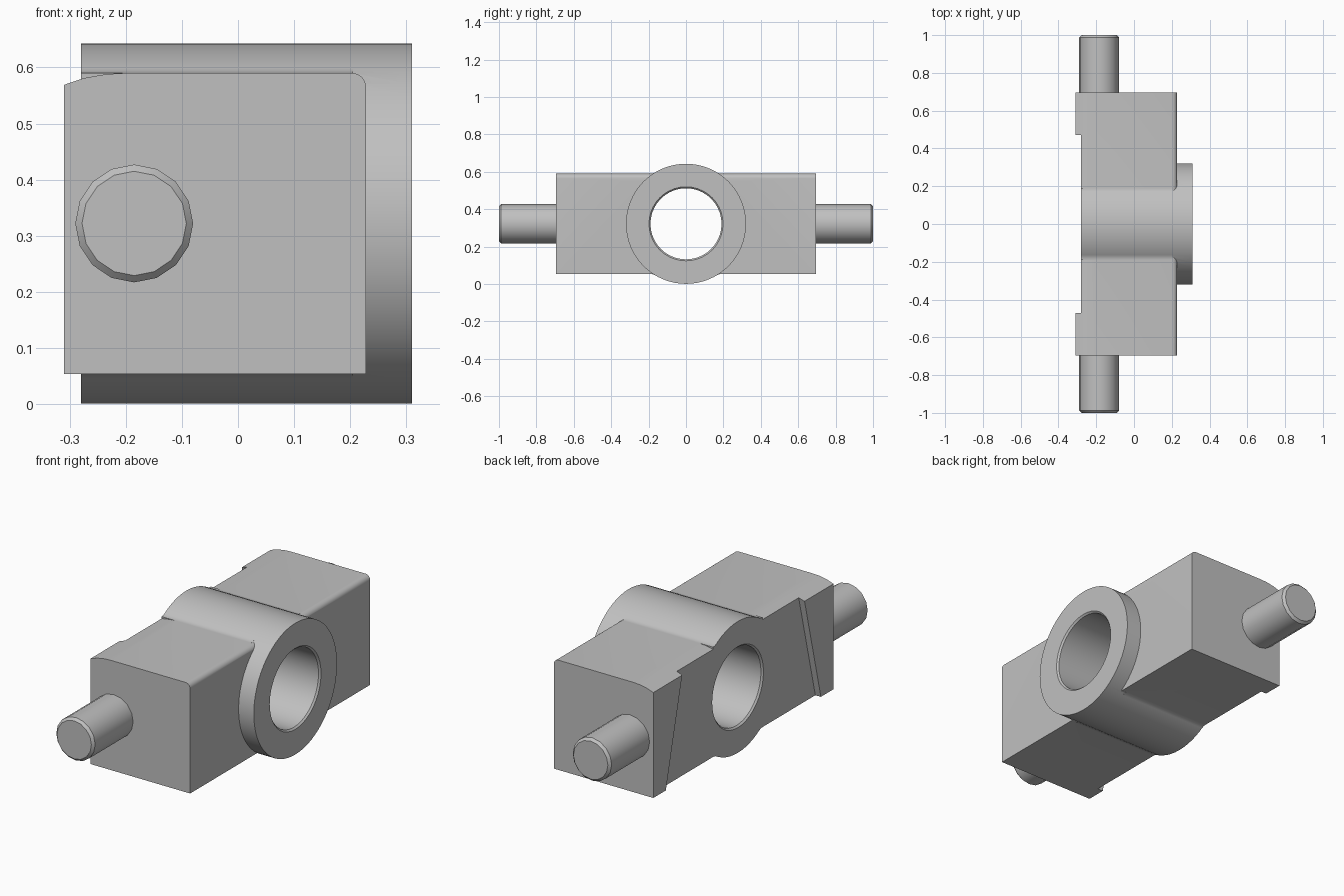
import bpy, bmesh, math
from mathutils import Matrix, Vector

default = bpy.data.objects.get("Cube")
if default:
    bpy.data.objects.remove(default, do_unlink=True)

MID = 0.322      # height of the bore and pin axes
R = 0.321        # barrel radius
HALF = 0.695     # half length of the block
BACK = -0.28     # recessed rear plane

steel = bpy.data.materials.new("plain grey")
steel.use_nodes = True
grey = (0.53, 0.53, 0.53, 1)
steel.diffuse_color = grey
steel.node_tree.nodes["Principled BSDF"].inputs["Base Color"].default_value = grey


def finish(name, bm):
    bmesh.ops.recalc_face_normals(bm, faces=bm.faces[:])
    mesh = bpy.data.meshes.new(name)
    bm.to_mesh(mesh)
    bm.free()
    mesh.materials.append(steel)
    obj = bpy.data.objects.new(name, mesh)
    bpy.context.collection.objects.link(obj)
    return obj


def prism(name, points, offset):
    """Extrude a closed planar outline by a vector."""
    bm = bmesh.new()
    face = bm.faces.new([bm.verts.new(p) for p in points])
    new = bmesh.ops.extrude_face_region(bm, geom=[face])["geom"]
    verts = [g for g in new if isinstance(g, bmesh.types.BMVert)]
    bmesh.ops.translate(bm, verts=verts, vec=offset)
    return finish(name, bm)


def lathe(name, profile, direction, origin, sides):
    """Closed turned solid from (distance, radius) pairs along a direction."""
    bm = bmesh.new()
    turn = Vector((0, 0, 1)).rotation_difference(Vector(direction)).to_matrix().to_4x4()
    place = Matrix.Translation(origin) @ turn
    rings = []
    for d, r in profile:
        angles = [2 * math.pi * i / sides for i in range(sides)]
        rings.append([bm.verts.new(place @ Vector((r * math.cos(a), r * math.sin(a), d)))
                      for a in angles])
    for low, high in zip(rings, rings[1:]):
        for i in range(sides):
            j = (i + 1) % sides
            bm.faces.new((low[i], low[j], high[j], high[i]))
    bm.faces.new(rings[0])
    bm.faces.new(rings[-1])
    return finish(name, bm)


def combine(target, tool, operation):
    mod = target.modifiers.new(operation, 'BOOLEAN')
    mod.operation = operation
    mod.solver = 'EXACT'
    mod.object = tool
    bpy.context.view_layer.objects.active = target
    bpy.ops.object.modifier_apply(modifier=mod.name)
    bpy.data.objects.remove(tool, do_unlink=True)


def smooth(obj):
    bpy.ops.object.select_all(action='DESELECT')
    obj.select_set(True)
    bpy.context.view_layer.objects.active = obj
    bpy.ops.object.shade_smooth_by_angle(angle=math.radians(28))


# Block: side outline with crowned rear top and rounded front top edge
outline = [(-0.31, 0.054), (0.228, 0.054)]
for i in range(7):
    a = math.pi / 2 * i / 6
    outline.append((0.203 + 0.025 * math.cos(a), 0.565 + 0.025 * math.sin(a)))
outline += [(-0.2, 0.59), (-0.235, 0.588), (-0.275, 0.581), (-0.31, 0.569)]
body = prism("bearing_block", [(x, -HALF, z) for x, z in outline], (0, 2 * HALF, 0))

# Barrel through the block
barrel = lathe("barrel", [(-0.31, R), (0.31, R)], (1, 0, 0), (0, 0, MID), 64)
combine(body, barrel, 'UNION')

# Small concave fillets where the barrel meets the block
fr, h = 0.05, 0.268
cy = math.sqrt((R + fr) ** 2 - (h + fr) ** 2)
end = math.atan2(h + fr, cy)
for side in (-1, 1):
    for up in (-1, 1):
        arc = []
        for i in range(7):
            a = -math.pi / 2 - (math.pi / 2 - end) * i / 6
            arc.append((cy + fr * math.cos(a), h + fr + fr * math.sin(a)))
        section = arc + [(arc[-1][0], 0.22), (cy, 0.22)]
        points = [(-0.31, side * y, MID + up * z) for y, z in section]
        combine(body, prism("fillet", points, (0.515, 0, 0)), 'UNION')

# Tapered recess across the rear face
low, high = 0.636, 0.428
recess = prism("recess_cutter",
               [(-0.5, -low, -0.1), (-0.5, low, -0.1), (-0.5, high, 0.75), (-0.5, -high, 0.75)],
               (0.5 + BACK, 0, 0))
combine(body, recess, 'DIFFERENCE')

# Chamfered bore
bore = lathe("bore_cutter",
             [(-0.4, 0.198), (BACK, 0.198), (BACK + 0.008, 0.19),
              (0.302, 0.19), (0.31, 0.198), (0.4, 0.198)],
             (1, 0, 0), (0, 0, MID), 40)
combine(body, bore, 'DIFFERENCE')
smooth(body)

# Trunnion pins with chamfered ends
for name, side in (("front_pin", -1), ("back_pin", 1)):
    pin = lathe(name, [(0.68, 0.105), (0.988, 0.105), (1.0, 0.093)],
                (0, side, 0), (-0.185, 0, MID), 16)
    smooth(pin)
